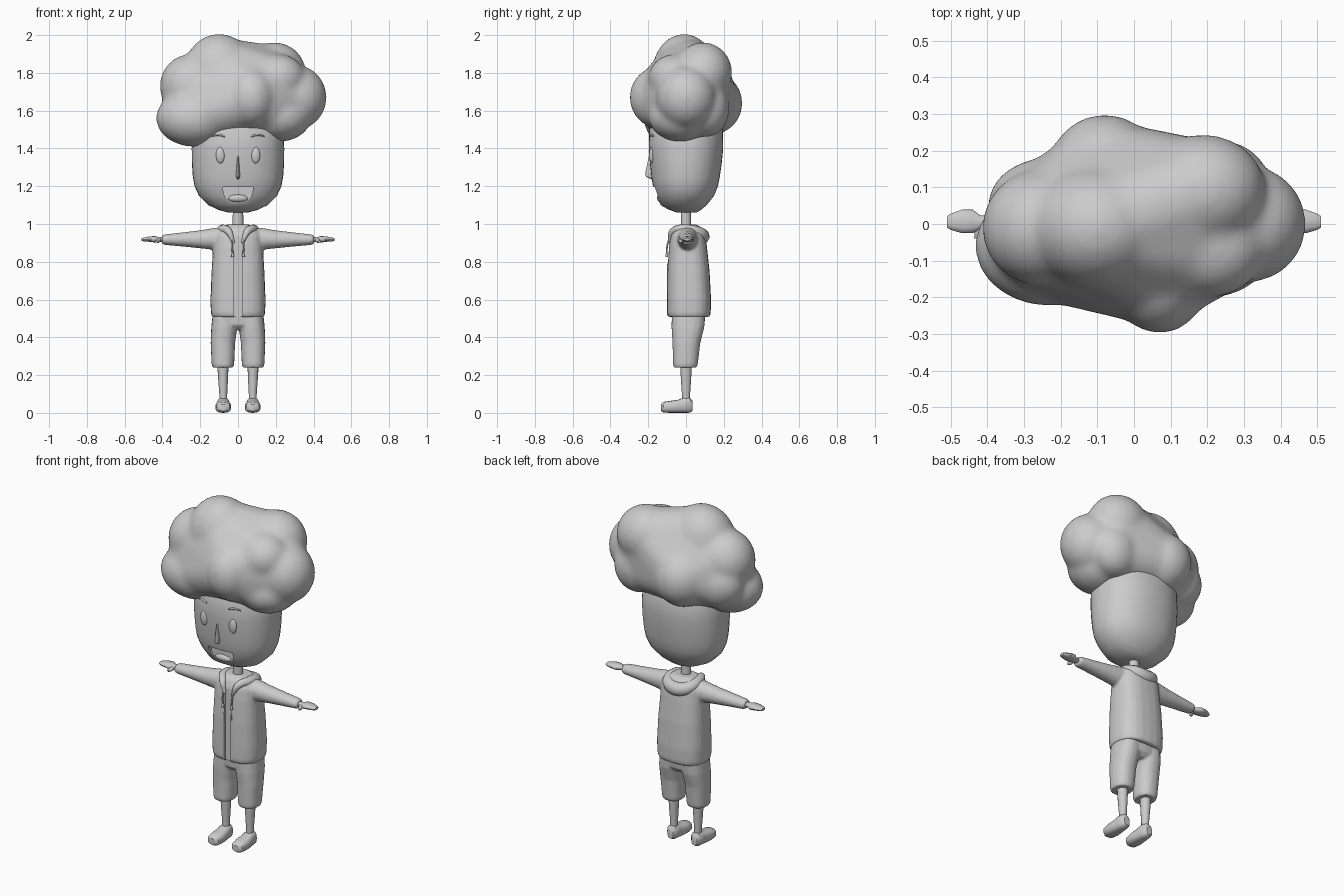
import bpy, bmesh, math
from mathutils import Vector

if "Cube" in bpy.data.objects:
    bpy.data.objects.remove(bpy.data.objects["Cube"], do_unlink=True)

clay = bpy.data.materials.new("plain grey")
clay.use_nodes = True
clay.diffuse_color = (0.6, 0.6, 0.6, 1)
clay.node_tree.nodes["Principled BSDF"].inputs["Base Color"].default_value = (0.6, 0.6, 0.6, 1)


def activate(ob):
    bpy.ops.object.select_all(action='DESELECT')
    ob.select_set(True)
    bpy.context.view_layer.objects.active = ob


def smooth(ob, angle=40):
    activate(ob)
    bpy.ops.object.shade_smooth_by_angle(angle=math.radians(angle))


def finish(name, bm):
    bmesh.ops.recalc_face_normals(bm, faces=bm.faces)
    me = bpy.data.meshes.new(name)
    bm.to_mesh(me)
    bm.free()
    me.materials.append(clay)
    ob = bpy.data.objects.new(name, me)
    bpy.context.collection.objects.link(ob)
    smooth(ob)
    return ob


def loft(name, axis, rings, sides=20, power=2.0, flip=1):
    """Rounded tube: rings are (position on axis, two centre values, two radii)."""
    bm = bmesh.new()
    loops = []
    for t, ca, cb, ra, rb in rings:
        loop = []
        for i in range(sides):
            w = 2 * math.pi * i / sides
            c, s = math.cos(w), math.sin(w)
            a = ca + ra * math.copysign(abs(c) ** (2 / power), c)
            b = cb + rb * math.copysign(abs(s) ** (2 / power), s)
            p = {'X': (t, a, b), 'Y': (a, t, b), 'Z': (a, b, t)}[axis]
            loop.append(bm.verts.new((p[0] * flip, p[1], p[2])))
        loops.append(loop)
    for lo, hi in zip(loops, loops[1:]):
        for i in range(sides):
            j = (i + 1) % sides
            bm.faces.new((lo[i], lo[j], hi[j], hi[i]))
    bm.faces.new(loops[0])
    bm.faces.new(loops[-1])
    return finish(name, bm)


def add_ball(bm, centre, radii, segments=24):
    new = bmesh.ops.create_uvsphere(bm, u_segments=segments, v_segments=segments // 2, radius=1)["verts"]
    for v in new:
        v.co = Vector(centre) + Vector(v.co[k] * radii[k] for k in range(3))


def ball(name, centre, radii):
    bm = bmesh.new()
    add_ball(bm, centre, radii)
    return finish(name, bm)


def prism(name, outline, y0, y1):
    """Extrude an x-z outline from y0 to y1."""
    bm = bmesh.new()
    face = bm.faces.new([bm.verts.new((x, y0, z)) for x, z in outline])
    out = bmesh.ops.extrude_face_region(bm, geom=[face])["geom"]
    bmesh.ops.translate(bm, vec=(0, y1 - y0, 0), verts=[g for g in out if isinstance(g, bmesh.types.BMVert)])
    return finish(name, bm)


def cut(ob, cutter):
    mod = ob.modifiers.new("cut", 'BOOLEAN')
    mod.operation = 'DIFFERENCE'
    mod.object = cutter
    activate(ob)
    bpy.ops.object.modifier_apply(modifier=mod.name)
    bpy.data.objects.remove(cutter, do_unlink=True)
    smooth(ob)


def fuse(parts, voxel, rounds):
    """Melt overlapping parts into the first one with softened seams."""
    activate(parts[0])
    for part in parts:
        part.select_set(True)
    if len(parts) > 1:
        bpy.ops.object.join()
    melt = parts[0].modifiers.new("melt", 'REMESH')
    melt.mode, melt.voxel_size = 'VOXEL', voxel
    soften = parts[0].modifiers.new("soften", 'SMOOTH')
    soften.factor, soften.iterations = 0.5, rounds
    for name in ("melt", "soften"):
        bpy.ops.object.modifier_apply(modifier=name)
    smooth(parts[0])


def tube(name, points, depth):
    """Smooth cord through (x, y, z, relative radius) points."""
    cu = bpy.data.curves.new(name, 'CURVE')
    cu.dimensions = '3D'
    cu.bevel_depth, cu.bevel_resolution, cu.resolution_u = depth, 3, 6
    cu.use_fill_caps = True
    sp = cu.splines.new('BEZIER')
    sp.bezier_points.add(len(points) - 1)
    for bp, p in zip(sp.bezier_points, points):
        bp.co, bp.radius = p[:3], p[3]
        bp.handle_left_type = bp.handle_right_type = 'AUTO'
    ob = bpy.data.objects.new(name, cu)
    bpy.context.collection.objects.link(ob)
    cu.materials.append(clay)
    activate(ob)
    bpy.ops.object.convert(target='MESH')
    smooth(ob)


# Hair: puffs around a slightly smaller hull, melted into one full mass
puffs = [((-.1, -.01, 1.8), (.19, .17, .207)), ((.19, .09, 1.8), (.17, .155, .163)),
         ((.21, -.06, 1.77), (.15, .14, .13)), ((.31, 0, 1.67), (.16, .16, .17)),
         ((.22, -.03, 1.57), (.17, .17, .135)), ((-.25, -.01, 1.73), (.165, .16, .17)),
         ((-.23, -.06, 1.56), (.205, .165, .152)), ((.07, -.13, 1.67), (.14, .17, .17)),
         ((-.08, .13, 1.64), (.16, .17, .17)), ((-.24, .05, 1.62), (.16, .13, .15)),
         ((.23, .11, 1.61), (.14, .12, .15))]
bm, core = bmesh.new(), bmesh.new()
middle = Vector((0, 0, 1.69))
for centre, radii in puffs:
    add_ball(bm, centre, radii, 32)
    add_ball(core, middle + (Vector(centre) - middle) * .94, [r * .94 for r in radii])
hull = bmesh.ops.convex_hull(core, input=core.verts)
spare = {g for g in hull["geom_interior"] if isinstance(g, bmesh.types.BMVert)}
bmesh.ops.delete(core, geom=list(spare), context='VERTS')
hair = finish("hair", bm)
fuse([hair, finish("hair_core", core)], .012, 25)

# Head with an open mouth
head = loft("head", 'Z', [(1.06, 0, .005, .05, .05), (1.075, 0, -.005, .105, .085), (1.1, 0, -.012, .157, .122),
                          (1.15, 0, -.004, .207, .153), (1.2, 0, -.003, .23, .172), (1.25, 0, -.002, .239, .181),
                          (1.32, 0, -.001, .244, .19), (1.4, 0, 0, .245, .197), (1.5, 0, 0, .24, .195),
                          (1.58, 0, 0, .2, .16)], 40, 2.2)
arc = [(.078 * math.cos(a), 1.175 + .062 * math.sin(a))
       for a in (-math.pi * i / 12 for i in range(13))]
cut(head, prism("mouth_cutter", [(-.08, 1.197)] + arc[::-1] + [(.08, 1.197)], -.3, -.138))
ball("tongue", (0, -.135, 1.136), (.052, .018, .02))

# Nose: a slim ridge, deepest near its tip
loft("nose", 'Z', [(1.235, 0, -.172, .004, .008), (1.25, 0, -.182, .011, .03),
                   (1.27, 0, -.184, .01, .032), (1.36, 0, -.188, .004, .008)], 12)

# Neck
loft("neck", 'Z', [(.96, 0, 0, .03, .028), (1.08, 0, 0, .027, .026)], 16)

# Jacket with sleeves, opened down the front
jacket = loft("jacket", 'Z', [(.508, 0, .015, .138, .11), (.53, 0, .015, .144, .116), (.6, 0, .016, .146, .117),
                              (.75, 0, .013, .14, .112), (.88, 0, .01, .132, .101), (.94, 0, .01, .128, .092),
                              (.975, 0, .01, .108, .076), (.997, 0, .01, .06, .05)], 24, 2.6)
sleeves = [loft("sleeve", 'X', [(.05, .008, .925, .056, .06), (.13, .008, .921, .054, .058),
                                (.2, .007, .919, .048, .048), (.3, .005, .918, .041, .037),
                                (.39, .004, .917, .035, .028), (.402, .004, .917, .028, .022)], 18, 2, f)
           for f in (-1, 1)]
fuse([jacket] + sleeves, .007, 6)
cut(jacket, prism("opening_cutter", [(-.022, .49), (.022, .49), (.022, .88), (.045, 1.02),
                                     (-.045, 1.02), (-.022, .88)], -.2, -.083))

# Hood lying around the neck
tube("hood", [(-.024, -.088, .9, .25), (-.05, -.07, .96, .65), (-.082, -.005, .97, .9), (-.065, .065, .95, 1.2),
              (0, .085, .935, 1.35), (.065, .065, .95, 1.2), (.082, -.005, .97, .9), (.05, -.07, .96, .65),
              (.024, -.088, .9, .25)], .03)

# Shorts: two legs melted into the seat
shorts = loft("shorts", 'Z', [(.44, 0, .012, .05, .06), (.465, 0, .012, .115, .085), (.54, 0, .014, .132, .092)], 24, 2.5)
legs = [loft("shorts_leg", 'Z', [(.24, .08, -.004, .055, .061), (.258, .08, -.003, .06, .066),
                                 (.37, .08, .002, .065, .074), (.45, .073, .01, .069, .087),
                                 (.54, .066, .014, .067, .09)], 18, 2.3, f) for f in (-1, 1)]
fuse([shorts] + legs, .006, 6)

for side, f in (("right", -1), ("left", 1)):
    # Face details
    ball(f"{side}_eye", (f * .093, -.181, 1.365), (.024, .014, .044))
    tube(f"{side}_eyebrow", [(f * .07, -.192, 1.462, .6), (f * .1, -.187, 1.472, 1), (f * .14, -.172, 1.465, .6)], .006)
    # Jacket edge and drawstring
    prism(f"{side}_jacket_edge", [(f * .021, .515), (f * .027, .515), (f * .027, .79), (f * .021, .79)], -.101, -.094)
    tube(f"{side}_drawstring", [(f * .03, -.09, .92, 1), (f * .031, -.1, .88, 1), (f * .028, -.102, .845, 1),
                                (f * .028, -.102, .84, 1.6), (f * .029, -.102, .825, 1.6)], .0045)
    # Hand and thumb
    loft(f"{side}_hand", 'X', [(.38, .004, .918, .016, .013), (.42, .005, .918, .019, .013),
                               (.44, .007, .919, .032, .017), (.47, .007, .92, .032, .014),
                               (.5, .006, .918, .022, .01), (.51, .006, .918, .016, .007)], 12, 2.3, f)
    tube(f"{side}_thumb", [(f * .418, -.01, .915, 1), (f * .425, -.026, .91, 1), (f * .43, -.04, .908, .6)], .011)
    # Shin and shoe
    loft(f"{side}_shin", 'Z', [(.05, .078, 0, .02, .022), (.1, .078, 0, .021, .022), (.18, .079, 0, .026, .028),
                               (.26, .08, 0, .03, .031)], 14, 2, f)
    loft(f"{side}_shoe", 'Y', [(-.132, .078, .028, .02, .018), (-.12, .078, .03, .035, .028),
                               (-.08, .078, .032, .042, .032), (-.04, .078, .035, .038, .035),
                               (-.01, .078, .041, .034, .041), (.02, .078, .041, .031, .04),
                               (.035, .078, .036, .018, .026)], 16, 2.6, f)
